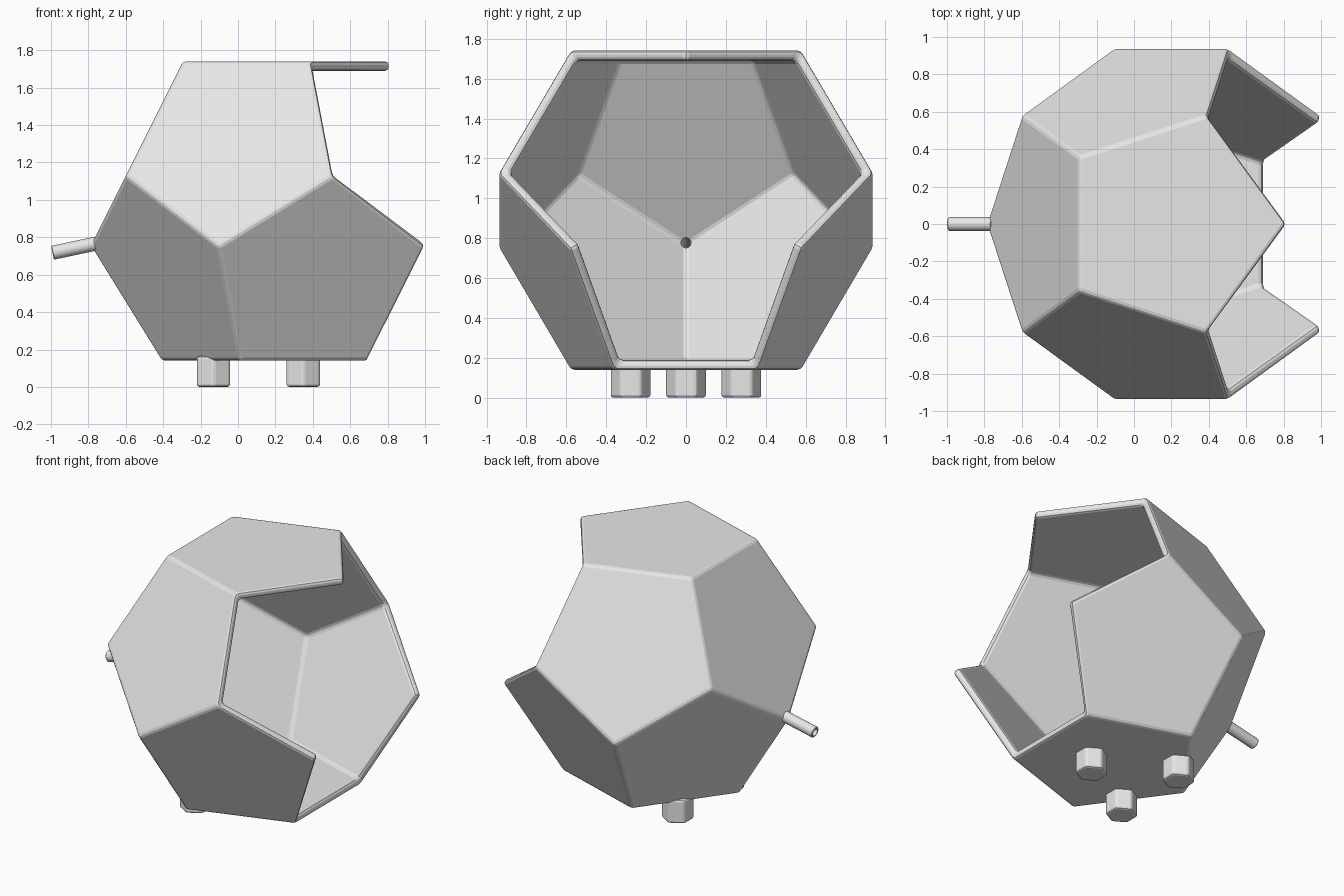
import bpy, bmesh
from math import cos, sin, radians
from mathutils import Vector, Matrix

cube = bpy.data.objects.get("Cube")
if cube:
    bpy.data.objects.remove(cube)

CENTRE = Vector((0.2, 0, 0.94))
INRADIUS = 0.8
PENT_R = INRADIUS * 0.7639       # circumradius of one pentagon
GOLDEN = 1.618
WALL = 0.05

grey = bpy.data.materials.new("light_grey")
grey.use_nodes = True
grey.diffuse_color = (0.8, 0.8, 0.8, 1)
grey.node_tree.nodes["Principled BSDF"].inputs["Base Color"].default_value = (0.8, 0.8, 0.8, 1)


def finish(name, bm):
    mesh = bpy.data.meshes.new(name)
    bm.to_mesh(mesh)
    bm.free()
    mesh.materials.append(grey)
    obj = bpy.data.objects.new(name, mesh)
    bpy.context.collection.objects.link(obj)
    return obj


def bevel(obj, width, segments):
    mod = obj.modifiers.new("bevel", 'BEVEL')
    mod.width = width
    mod.segments = segments
    mod.limit_method = 'ANGLE'
    mod.angle_limit = radians(30)
    return mod


def cylinder(name, radius, start, end, sides, turn=0):
    """Prism running from start to end."""
    axis = end - start
    rot = axis.to_track_quat('Z', 'Y').to_matrix().to_4x4()
    place = Matrix.Translation((start + end) / 2) @ rot @ Matrix.Rotation(turn, 4, 'Z')
    bm = bmesh.new()
    bmesh.ops.create_cone(bm, cap_ends=True, segments=sides, radius1=radius,
                          radius2=radius, depth=axis.length, matrix=place)
    return finish(name, bm)


def smooth(obj):
    bpy.ops.object.select_all(action='DESELECT')
    obj.select_set(True)
    bpy.context.view_layer.objects.active = obj
    bpy.ops.object.shade_smooth_by_angle(angle=radians(35))


def cut(obj, cutter):
    mod = obj.modifiers.new("hole", 'BOOLEAN')
    mod.operation = 'DIFFERENCE'
    mod.solver = 'EXACT'
    mod.object = cutter


# Dodecahedron shell with the three faces around one corner left out
bm = bmesh.new()


def ring(radius, z, offset):
    return [bm.verts.new(CENTRE + Vector((radius * cos(radians(offset + 72 * i)),
                                          radius * sin(radians(offset + 72 * i)), z)))
            for i in range(5)]


top = ring(PENT_R, INRADIUS, 0)
upper = ring(PENT_R * GOLDEN, INRADIUS * 0.236, 0)
lower = ring(PENT_R * GOLDEN, -INRADIUS * 0.236, 36)
bottom = ring(PENT_R, -INRADIUS, 36)
bm.faces.new(top)
bm.faces.new(bottom[::-1])
for i in range(5):
    j = (i + 1) % 5
    if i not in (0, 4):
        bm.faces.new((top[i], upper[i], lower[i], upper[j], top[j]))
    if i != 4:
        bm.faces.new((bottom[i], bottom[j], lower[j], upper[j], lower[i]))
bmesh.ops.delete(bm, geom=[v for v in bm.verts if not v.link_faces], context='VERTS')
shell = finish("shell", bm)
wall = shell.modifiers.new("wall", 'SOLIDIFY')
wall.thickness = WALL
wall.offset = -1
wall.use_even_offset = True
wall.use_quality_normals = True
bevel(shell, 0.018, 2)

# Hollow spout at the back corner, tilted slightly down
tip = Vector((-0.992, 0, 0.717))
direction = Vector((cos(radians(12)), 0, sin(radians(12))))
spout = cylinder("spout", 0.0375, tip, tip + direction * 0.24, 20)
bore = cylinder("spout_bore_cutter", 0.025, tip - direction * 0.1,
                tip + direction * 0.4, 20)
bore.hide_render = True
bore.hide_viewport = True
bore.display_type = 'WIRE'
bevel(spout, 0.004, 1)
for part in (spout, shell):
    cut(part, bore)
smooth(spout)

# Three hexagonal feet
for name, x, y in (("foot_left", 0.349, 0), ("foot_front", -0.131, -0.278),
                   ("foot_back", -0.131, 0.278)):
    foot = cylinder(name, 0.103, Vector((x, y, 0)),
                    Vector((x, y, INRADIUS * 0.18 + 0.02)), 6)
    # Points of each hexagon face along y
    span = foot.dimensions
    if span.x > span.y:
        spin = Matrix.Translation((x, y, 0)) @ Matrix.Rotation(radians(30), 4, 'Z') @ Matrix.Translation((-x, -y, 0))
        foot.data.transform(spin)
    bevel(foot, 0.014, 2)
